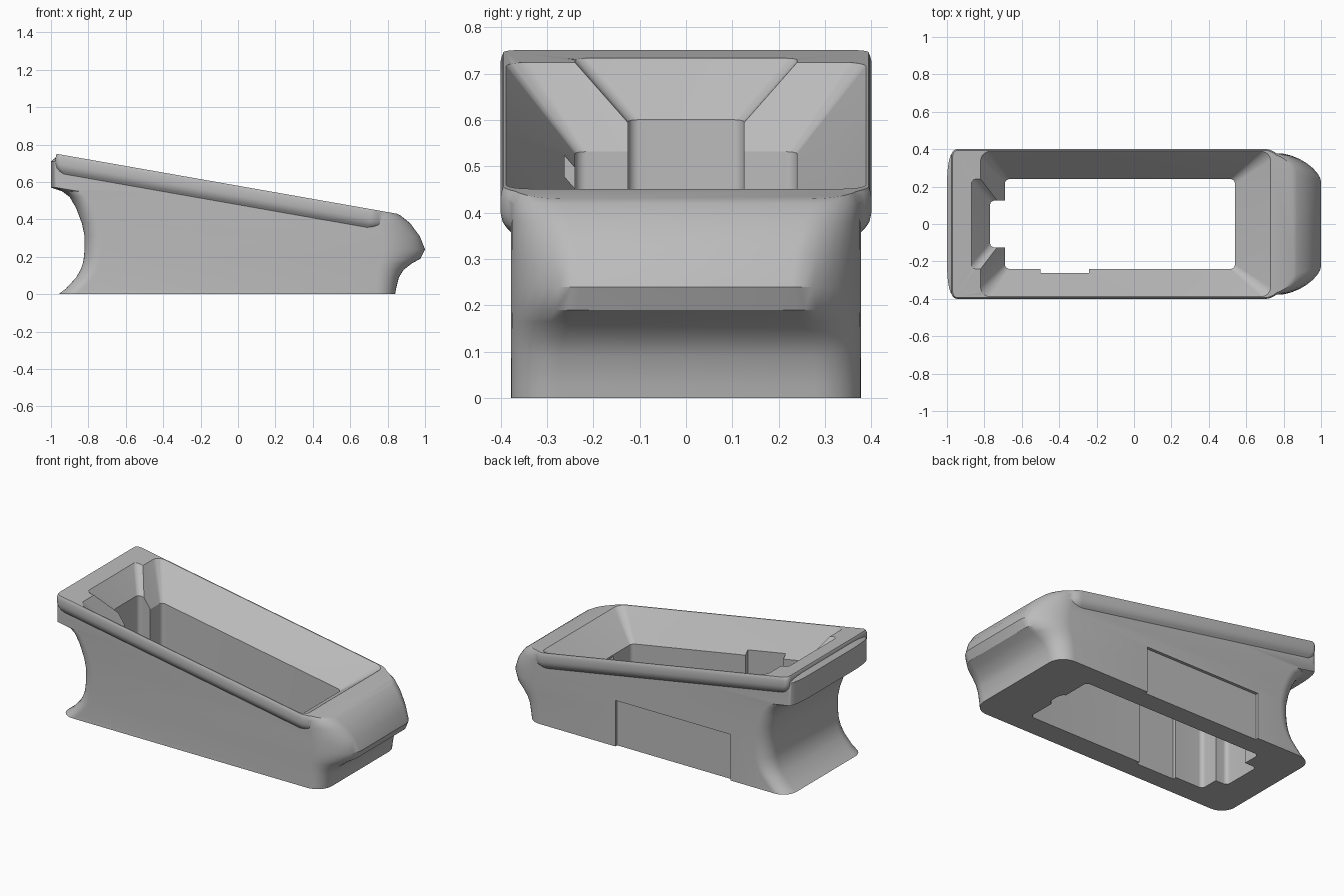
import bpy, bmesh, math

if "Cube" in bpy.data.objects:
    bpy.data.objects.remove(bpy.data.objects["Cube"], do_unlink=True)

SLOPE, TOP = -0.176, 0.58      # sloping mouth plane: z = TOP + SLOPE * x

grey = bpy.data.materials.new("matte_grey")
grey.use_nodes = True
colour = (0.5, 0.5, 0.5, 1)
grey.diffuse_color = colour
grey.node_tree.nodes["Principled BSDF"].inputs["Base Color"].default_value = colour


def outline(xl, xr, hw, left, right, power=2.0, n=8):
    """Rounded plan outline; left and right are corner sizes (along x, along y)."""
    half = []
    for i in range(n + 1):
        a = math.pi / 2 * i / n
        c, s = math.cos(a) ** (2 / power), math.sin(a) ** (2 / power)
        half.append((xr - right[0] * (1 - c), hw - right[1] * (1 - s)))
    for i in range(n + 1):
        a = math.pi / 2 * i / n
        c, s = math.sin(a), math.cos(a)
        half.append((xl + left[0] * (1 - c), hw - left[1] * (1 - s)))
    return half + [(x, -y) for x, y in reversed(half)]


def loft(name, rings, slope=0.0):
    """Skin a stack of (height, outline) rings, sheared along x by slope."""
    bm = bmesh.new()
    loops = [[bm.verts.new((x, y, z + slope * x)) for x, y in pts] for z, pts in rings]
    for low, high in zip(loops, loops[1:]):
        for i in range(len(low)):
            j = (i + 1) % len(low)
            bm.faces.new((low[i], low[j], high[j], high[i]))
    bm.faces.new(loops[0][::-1])
    bm.faces.new(loops[-1])
    bmesh.ops.recalc_face_normals(bm, faces=bm.faces)
    mesh = bpy.data.meshes.new(name)
    bm.to_mesh(mesh)
    bm.free()
    obj = bpy.data.objects.new(name, mesh)
    bpy.context.collection.objects.link(obj)
    mesh.materials.append(grey)
    return obj


def box(name, x0, x1, y0, y1, z0, z1, slope=0.0):
    pts = [(x0, y0), (x1, y0), (x1, y1), (x0, y1)]
    return loft(name, [(z0, pts), (z1, pts)], slope)


def combine(target, tool, operation):
    mod = target.modifiers.new(tool.name, "BOOLEAN")
    mod.operation, mod.solver, mod.object = operation, "EXACT", tool
    bpy.context.view_layer.objects.active = target
    bpy.ops.object.modifier_apply(modifier=mod.name)
    bpy.data.objects.remove(tool, do_unlink=True)


# Main shell: height, left end, right end
profile = [(0, -.96, .84), (.03, -.92, .845), (.09, -.865, .86), (.13, -.842, .885),
           (.165, -.83, .93), (.19, -.825, .975), (.24, -.82, 1), (.31, -.82, .972),
           (.38, -.835, .92), (.42, -.85, .87), (.46, -.865, .8), (.52, -.9, .75),
           (.55, -.94, .75), (.57, -1, .75), (.71, -1, .75), (.76, -.94, .75),
           (.84, -.94, .75)]
rings = []
for z, xl, xr in profile:
    nose = max(0, (xr - .84) / .16)
    left = (.03, .17) if z > .56 else (.09, .09)
    rings.append((z, outline(xl, xr, .378, left, (.1 + .12 * nose, .1 + .05 * nose),
                             2 - .4 * nose)))
shell = loft("flared_well_shell", rings)

# Rounded lip that follows the sloping mouth
lip_rows = [(-.105, .375), (-.09, .387), (-.075, .396), (-.055, .4), (-.02, .4),
            (-.007, .397), (.01, .39)]
lip = loft("lip", [(TOP + d, outline(-.975 + (.4 - w), .85 - (.4 - w), w,
                                     (.03, .03), (.14, .16), 1.6))
                   for d, w in lip_rows], SLOPE)
combine(shell, lip, "UNION")

# Trim the top along the slope
combine(shell, box("trim", -1.5, 1.5, -1, 1, TOP, TOP + 1, SLOPE), "DIFFERENCE")

# Funnel mouth, straight well, key channel
def corner(r):
    return (r, r)

funnel = loft("funnel", [
    (TOP + d, outline(xl, xr, w, corner(r), corner(r)))
    for d, xl, xr, w, r in [(-.17, -.69, .54, .24, .025), (0, -.82, .73, .388, .05),
                            (.02, -.835, .752, .405, .053)]], SLOPE)
combine(shell, funnel, "DIFFERENCE")

well = outline(-.69, .54, .24, corner(.025), corner(.025))
combine(shell, loft("well", [(TOP - 1, well), (TOP - .165, well)], SLOPE), "DIFFERENCE")

channel = loft("channel", [
    (TOP + d, outline(xl, -.6, w, corner(.025), corner(.01)))
    for d, xl, w in [(-1, -.77, .125), (-.115, -.77, .125), (0, -.87, .24),
                     (.02, -.887, .26)]], SLOPE)
combine(shell, channel, "DIFFERENCE")

# Shallow groove in the nose end and catch notch in the front wall
groove = outline(.45, .565, .06, corner(.01), (.025, .05))
combine(shell, loft("groove", [(TOP - 1, groove), (TOP - .18, groove)], SLOPE), "DIFFERENCE")
combine(shell, box("notch", -.5, -.24, -.262, -.2, -.2, .53), "DIFFERENCE")

# Recessed panel on the back face
combine(shell, box("panel", -.57, .22, .36, .6, -.2, .285), "DIFFERENCE")

bpy.ops.object.select_all(action="DESELECT")
shell.select_set(True)
bpy.context.view_layer.objects.active = shell
bpy.ops.object.shade_smooth_by_angle(angle=math.radians(32))
